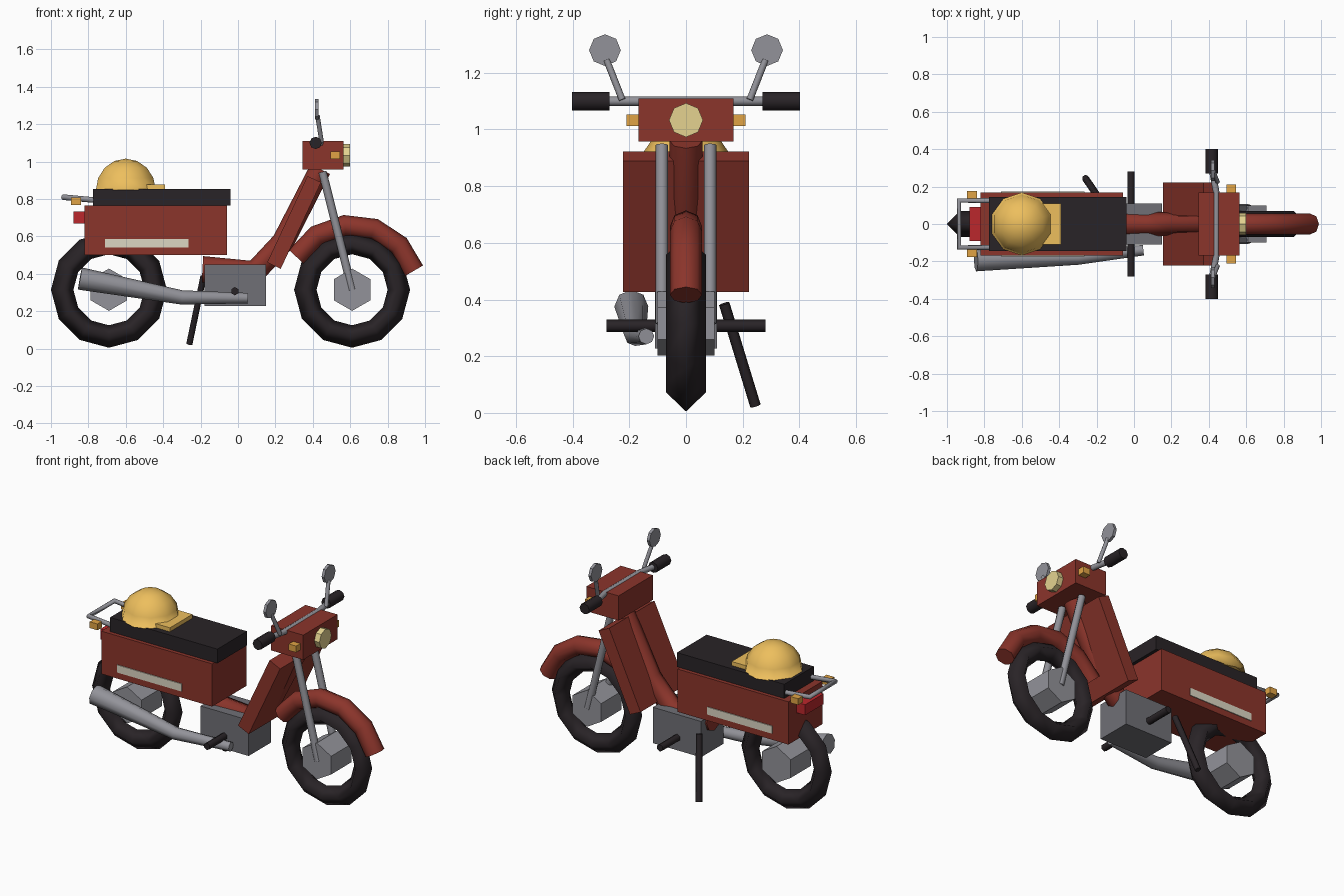
import bpy, bmesh
from math import sin, cos, pi, radians
from mathutils import Vector, Matrix

if "Cube" in bpy.data.objects:
    bpy.data.objects.remove(bpy.data.objects["Cube"])

COLOURS = {
    "red": (0.26, 0.035, 0.024), "black": (0.022, 0.017, 0.02), "steel": (0.29, 0.29, 0.32),
    "engine_grey": (0.16, 0.16, 0.18), "gold": (0.85, 0.52, 0.11), "amber": (0.75, 0.37, 0.06),
    "cream": (0.72, 0.68, 0.55), "lens": (0.78, 0.65, 0.28), "tail_red": (0.5, 0.02, 0.025),
}
MATS = {}
for key, rgb in COLOURS.items():
    MATS[key] = bpy.data.materials.new(key)
    MATS[key].diffuse_color = (*rgb, 1)


def finish(name, bm, colour):
    bmesh.ops.recalc_face_normals(bm, faces=bm.faces)
    me = bpy.data.meshes.new(name)
    bm.to_mesh(me)
    bm.free()
    me.materials.append(MATS[colour])
    ob = bpy.data.objects.new(name, me)
    bpy.context.collection.objects.link(ob)
    return ob


def box(name, lo, hi, colour, tilt=0):
    lo, hi = Vector(lo), Vector(hi)
    bm = bmesh.new()
    size = Matrix.Diagonal((*(hi - lo), 1))
    bmesh.ops.create_cube(bm, size=1, matrix=Matrix.Translation((lo + hi) / 2)
                          @ Matrix.Rotation(radians(tilt), 4, "Y") @ size)
    return finish(name, bm, colour)


def tube(name, pts, radii, colour, sides=8, smooth=True):
    """Sweep a polygon along a path; radii is one number or one per point."""
    pts = [Vector(p) for p in pts]
    if not isinstance(radii, (list, tuple)):
        radii = [radii] * len(pts)
    ref = Vector((0, 1, 0))
    if abs((pts[-1] - pts[0]).normalized().y) > 0.8:
        ref = Vector((0, 0, 1))
    bm, rings = bmesh.new(), []
    for i, p in enumerate(pts):
        t = Vector()
        if i:
            t += (p - pts[i - 1]).normalized()
        if i < len(pts) - 1:
            t += (pts[i + 1] - p).normalized()
        t.normalize()
        side = t.cross(ref).normalized()
        up = side.cross(t)
        rings.append([bm.verts.new(p + radii[i] * (up * cos(2 * pi * k / sides)
                      + side * sin(2 * pi * k / sides))) for k in range(sides)])
    for a, b in zip(rings, rings[1:]):
        for k in range(sides):
            n = (k + 1) % sides
            bm.faces.new((a[k], a[n], b[n], b[k])).smooth = smooth
    for ring in (rings[0], rings[-1]):
        cap = bm.faces.new(ring)
        for e in cap.edges:
            e.smooth = False
    return finish(name, bm, colour)


def ring(name, centre, profile, colour, segs=12):
    """Revolve a closed (radius, y) profile about a y axis."""
    bm = bmesh.new()
    rows = [[bm.verts.new((centre[0] + r * cos(2 * pi * i / segs), y,
                           centre[1] + r * sin(2 * pi * i / segs))) for r, y in profile]
            for i in range(segs)]
    n = len(profile)
    for i in range(segs):
        a, b = rows[i], rows[(i + 1) % segs]
        for k in range(n):
            bm.faces.new((a[k], a[(k + 1) % n], b[(k + 1) % n], b[k])).smooth = True
    return finish(name, bm, colour)


# Wheels: diamond-section tyres and six-sided hubs
for label, x in (("rear", -0.69), ("front", 0.61)):
    ring(label + "_tyre", (x, 0.315), [(0.31, 0), (0.243, 0.07), (0.19, 0), (0.243, -0.07)], "black")
    tube(label + "_hub", [(x, -0.1, 0.315), (x, 0.1, 0.315)], 0.113, "steel", 6, False)

# Front fender following the wheel
arc = [radians(17 + 26.5 * i) for i in range(6)]
tube("front_fender", [(0.61 + 0.345 * cos(a), 0, 0.315 + 0.345 * sin(a)) for a in arc], 0.057, "red")

# Body, seat and frame
box("rear_body", (-0.82, -0.168, 0.5), (-0.06, 0.168, 0.765), "red")
box("seat", (-0.775, -0.145, 0.765), (-0.04, 0.145, 0.853), "black")
box("engine", (-0.18, -0.11, 0.228), (0.15, 0.11, 0.45), "engine_grey")
tube("frame_spine", [(-0.19, 0, 0.425), (0.09, 0, 0.41), (0.24, 0, 0.57), (0.44, 0, 0.96)],
     [0.07, 0.065, 0.06, 0.058], "red")
box("leg_shield", (0.26, -0.222, 0.42), (0.34, 0.222, 0.93), "red", 25)

# Head box and headlight
box("head_box", (0.345, -0.168, 0.957), (0.565, 0.168, 1.11), "red")
tube("headlight", [(0.55, 0, 1.033), (0.6, 0, 1.033)], 0.06, "lens", 8, False)

# Handlebar
tube("handlebar", [(0.415, -0.3, 1.1), (0.44, -0.17, 1.1), (0.44, 0.17, 1.1), (0.415, 0.3, 1.1)],
     0.017, "steel")

# Parts mirrored left and right
for label, s in (("right", -1), ("left", 1)):
    def sbox(name, x, y, z, colour):
        ys = sorted((s * y[0], s * y[1]))
        box(label + name, (x[0], ys[0], z[0]), (x[1], ys[1], z[1]), colour)
    tube(label + "_fork", [(0.452, s * 0.085, 0.945), (0.61, s * 0.085, 0.315)], 0.022, "steel")
    tube(label + "_grip", [(0.415, s * 0.27, 1.1), (0.415, s * 0.402, 1.1)], 0.033, "black")
    tube(label + "_mirror_stalk", [(0.447, s * 0.225, 1.105), (0.425, s * 0.28, 1.245)], 0.012, "steel")
    tube(label + "_mirror", [(0.412, s * 0.286, 1.28), (0.43, s * 0.286, 1.28)], 0.056, "steel", 8, False)
    sbox("_front_signal", (0.495, 0.545), (0.16, 0.21), (1.013, 1.053), "amber")
    sbox("_rear_signal", (-0.893, -0.84), (0.13, 0.177), (0.768, 0.807), "amber")
    sbox("_side_strip", (-0.71, -0.265), (0.16, 0.173), (0.54, 0.587), "cream")

# Footrest bar and kickstand
tube("footrest", [(-0.017, -0.28, 0.307), (-0.017, 0.28, 0.307)], 0.022, "black", 6)
tube("kickstand", [(-0.185, 0.135, 0.385), (-0.26, 0.245, 0.025)], 0.019, "black", 6)

# Exhaust, flaring towards the rear
tube("exhaust", [(0.05, -0.14, 0.27), (-0.3, -0.18, 0.274), (-0.845, -0.193, 0.375)],
     [0.028, 0.038, 0.06], "steel")

# Rear rack and tail light
tube("rear_rack", [(-0.72, -0.125, 0.79), (-0.935, -0.125, 0.81), (-0.935, 0.125, 0.81),
                   (-0.72, 0.125, 0.79)], 0.015, "steel")
box("tail_light", (-0.88, -0.09, 0.668), (-0.81, 0.09, 0.733), "tail_red")

# Helmet resting on the seat: half sphere with a flat visor
bm = bmesh.new()
bmesh.ops.create_uvsphere(bm, u_segments=10, v_segments=8, radius=0.168)
bmesh.ops.bisect_plane(bm, geom=bm.verts[:] + bm.edges[:] + bm.faces[:], plane_co=(0, 0, 0),
                       plane_no=(0, 0, 1), clear_inner=True)
for f in bm.faces:
    f.smooth = True
rim = [e for e in bm.edges if e.is_boundary]
bmesh.ops.contextual_create(bm, geom=rim)
for e in rim:
    e.smooth = False
bmesh.ops.transform(bm, matrix=Matrix.Translation((-0.6, 0, 0.848)), verts=bm.verts)
finish("helmet", bm, "gold")
box("helmet_visor", (-0.55, -0.11, 0.85), (-0.39, 0.11, 0.878), "gold")

for m in bpy.data.materials:
    if m.users and not m.is_grease_pencil:
        m.use_nodes = True
        m.node_tree.nodes["Principled BSDF"].inputs["Base Color"].default_value = m.diffuse_color
